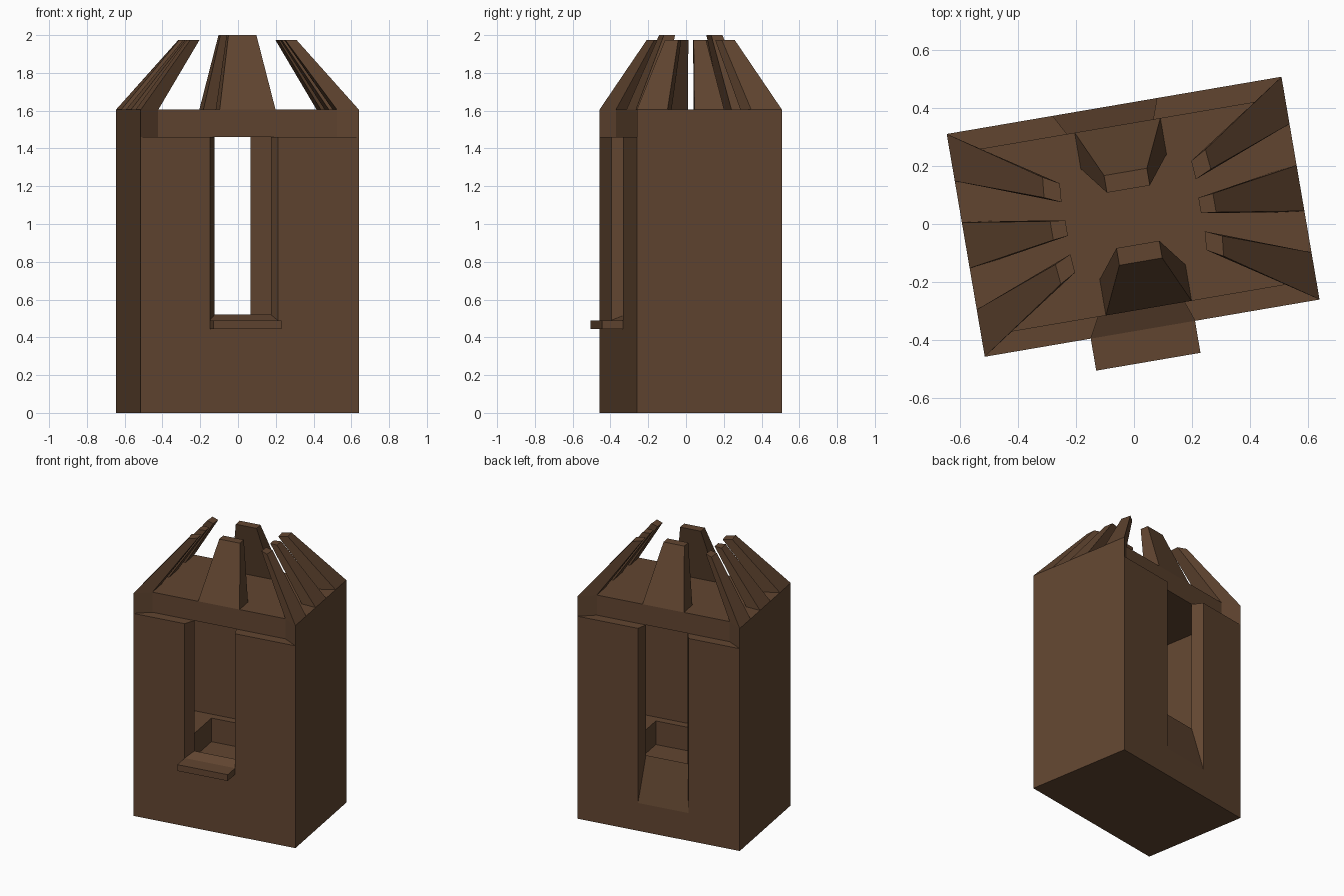
import bpy, bmesh, math

if "Cube" in bpy.data.objects:
    bpy.data.objects.remove(bpy.data.objects["Cube"])

ANGLE = math.radians(9.7)          # the tower stands slightly turned
CENTRE = (-0.003, 0.025, 0)
W, D = 0.586, 0.39                 # outer half sizes
IW, ID = 0.48, 0.32                # inner half sizes
WALL, ROOF = 1.46, 1.605           # wall top, roof top

brown = bpy.data.materials.new("dark_wood_brown")
brown.diffuse_color = (0.12, 0.06, 0.03, 1)
brown.use_nodes = True
brown.node_tree.nodes["Principled BSDF"].inputs["Base Color"].default_value = brown.diffuse_color


def loft(name, bottom, top):
    """Solid between two matching loops of points."""
    bm = bmesh.new()
    b = [bm.verts.new(p) for p in bottom]
    t = [bm.verts.new(p) for p in top]
    n = len(b)
    bm.faces.new(b[::-1])
    bm.faces.new(t)
    for i in range(n):
        j = (i + 1) % n
        bm.faces.new((b[i], b[j], t[j], t[i]))
    bmesh.ops.recalc_face_normals(bm, faces=bm.faces)
    me = bpy.data.meshes.new(name)
    bm.to_mesh(me)
    bm.free()
    me.materials.append(brown)
    ob = bpy.data.objects.new(name, me)
    ob.location = CENTRE
    ob.rotation_euler.z = ANGLE
    bpy.context.collection.objects.link(ob)
    return ob


def at_z(loop, z):
    return [(x, y, z) for x, y in loop]


def box(name, x0, x1, y0, y1, z0, z1):
    loop = [(x0, y0), (x1, y0), (x1, y1), (x0, y1)]
    return loft(name, at_z(loop, z0), at_z(loop, z1))


def cut(target, cutter):
    cutter.hide_render = True
    mod = target.modifiers.new("cut", 'BOOLEAN')
    mod.operation, mod.object, mod.solver = 'DIFFERENCE', cutter, 'EXACT'
    bpy.context.view_layer.objects.active = target
    bpy.ops.object.modifier_apply(modifier=mod.name)
    bpy.data.objects.remove(cutter)


# Hollow walls with a sunken floor
walls = box("walls", -W, W, -D, D, 0, WALL)
cut(walls, box("room_cutter", -IW, IW, -ID, ID, 0.48, 1.7))
cut(walls, box("pit_cutter", -0.33, 0.33, -0.265, 0.265, 0.31, 0.6))


# Window openings that narrow inward, with a sloping sill
def window_cutter(side, z_out, z_in):
    def section(t):                # t = 0 outer face, 1 inner face
        y = side * (D + (ID - D) * t)
        xl, xr = -0.215 + 0.038 * t, 0.15 - 0.025 * t
        z = z_out + (z_in - z_out) * t
        return [(xl, y, z), (xr, y, z), (xr, y, 1.7), (xl, y, 1.7)]
    return loft("window_cutter", section(-0.1), section(1.1))


cut(walls, window_cutter(-1, 0.49, 0.52))
cut(walls, window_cutter(1, 0.20, 0.52))

# Roof slab, recessed along the front and back
outline = [(-W, -D), (-IW, -ID), (IW, -ID), (W, -D),
           (W, D), (IW, ID), (-IW, ID), (-W, D)]
loft("roof_slab", at_z(outline, WALL), at_z(outline, ROOF))

# Window ledge
box("window_ledge", -0.215, 0.15, -0.502, -D + 0.001, 0.445, 0.49)

# Wide prongs on front and back
for s, label in ((-1, "front"), (1, "back")):
    base = [(-0.15, s * 0.32), (0.15, s * 0.32), (0.15, s * 0.193), (-0.15, s * 0.193)]
    tip = [(-0.075, s * 0.157), (0.075, s * 0.157), (0.075, s * 0.097), (-0.075, s * 0.097)]
    loft(label + "_prong", at_z(base, ROOF), at_z(tip, 2.0))

# Three prongs on each side, leaning inward
for s, label in ((-1, "left"), (1, "right")):
    base = [(s * W, -0.08), (s * W, 0.08), (s * IW, 0.067), (s * IW, -0.067)]
    tip = [(s * 0.285, -0.033), (s * 0.285, 0.033), (s * 0.233, 0.027), (s * 0.233, -0.027)]
    loft(label + "_middle_prong", at_z(base, ROOF), at_z(tip, 1.975))
    for f, end in ((-1, "front"), (1, "back")):
        base = [(s * W, f * D), (s * W, f * 0.225), (s * IW, f * 0.185), (s * IW, f * ID)]
        tip = [(s * 0.285, f * 0.187), (s * 0.292, f * 0.117),
               (s * 0.235, f * 0.091), (s * 0.23, f * 0.156)]
        loft(f"{label}_{end}_corner_prong", at_z(base, ROOF), at_z(tip, 1.975))
